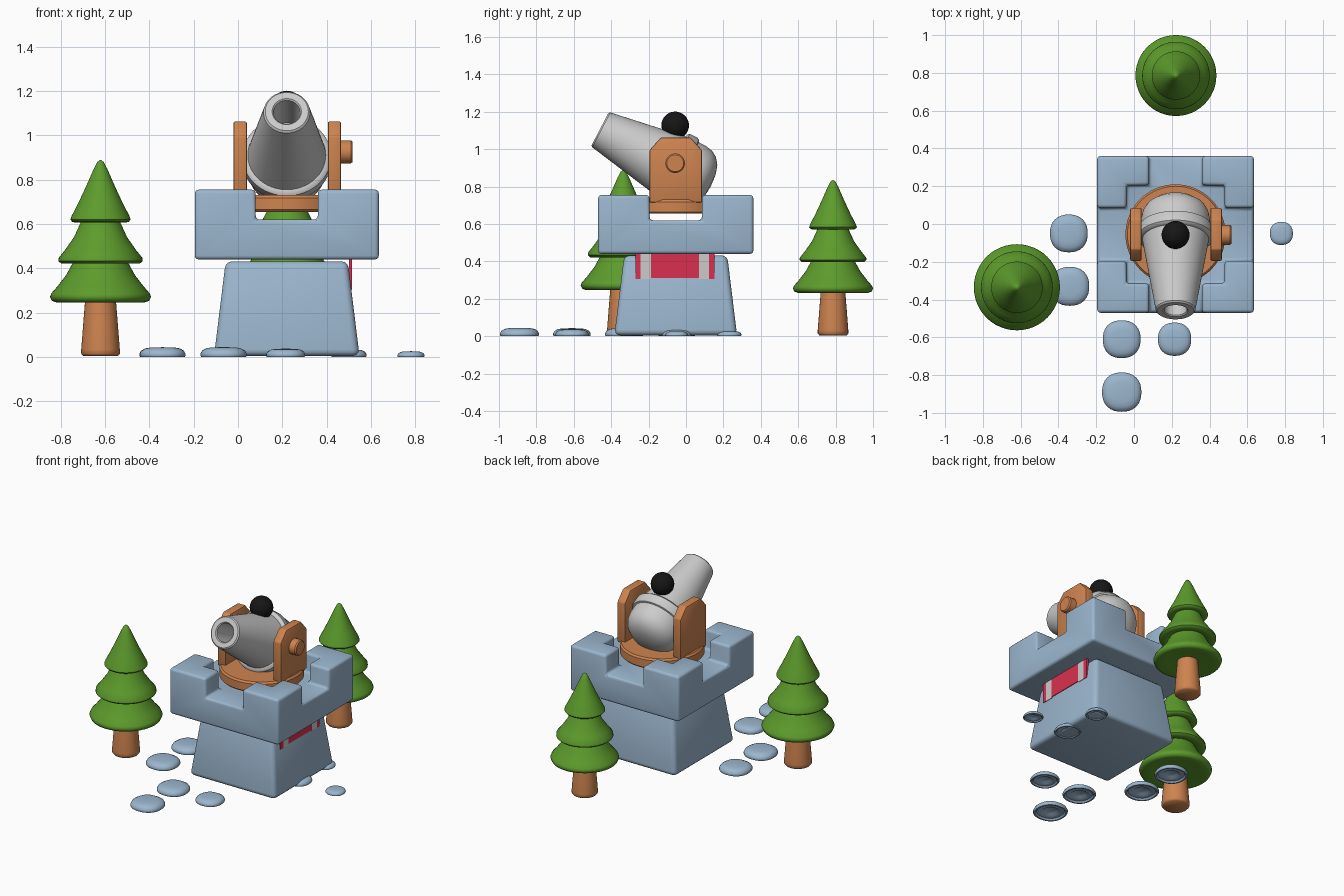
import bpy, bmesh, math
from mathutils import Matrix, Vector

if "Cube" in bpy.data.objects:
    bpy.data.objects.remove(bpy.data.objects["Cube"])

CX, CY = 0.22, -0.055   # tower centre


def mat(name, col):
    m = bpy.data.materials.new(name)
    m.diffuse_color = (*col, 1)
    m.use_nodes = True
    m.node_tree.nodes["Principled BSDF"].inputs["Base Color"].default_value = m.diffuse_color
    return m


STONE = mat("stone_blue", (0.33, 0.47, 0.62))
WOOD = mat("wood_orange", (0.62, 0.23, 0.08))
LEAF = mat("leaf_green", (0.11, 0.33, 0.025))
RED = mat("banner_red", (0.70, 0.03, 0.08))
BLACK = mat("iron_black", (0.008, 0.008, 0.008))


def finish(bm, name, material=None, bevel=0, segs=3, angle=35):
    bmesh.ops.recalc_face_normals(bm, faces=bm.faces)
    if bevel:
        edges = [e for e in bm.edges if e.is_manifold and e.calc_face_angle() > 0.5]
        bmesh.ops.bevel(bm, geom=edges, offset=bevel, segments=segs,
                        profile=0.5, affect='EDGES', clamp_overlap=True)
    me = bpy.data.meshes.new(name)
    bm.to_mesh(me)
    bm.free()
    ob = bpy.data.objects.new(name, me)
    bpy.context.collection.objects.link(ob)
    if material:
        me.materials.append(material)
    bpy.ops.object.select_all(action='DESELECT')
    ob.select_set(True)
    bpy.context.view_layer.objects.active = ob
    bpy.ops.object.shade_smooth_by_angle(angle=math.radians(angle))
    return ob


def lathe(name, profile, material=None, loc=(0, 0, 0), rot=None, n=48, power=2, angle=35):
    """Revolve (radius, height) points; power > 2 gives a squarish outline."""
    bm = bmesh.new()
    rings = []
    for r, z in profile:
        ring = []
        for i in range(n):
            a = 2 * math.pi * i / n
            c, s = math.cos(a), math.sin(a)
            k = r / (abs(c) ** power + abs(s) ** power) ** (1 / power)
            ring.append(bm.verts.new((k * c, k * s, z)))
        rings.append(ring)
    for a, b in zip(rings, rings[1:]):
        for i in range(n):
            j = (i + 1) % n
            bm.faces.new((a[i], a[j], b[j], b[i]))
    bmesh.ops.remove_doubles(bm, verts=bm.verts, dist=1e-5)
    m = Matrix.Translation(Vector(loc)) @ (rot or Matrix())
    bmesh.ops.transform(bm, matrix=m, verts=bm.verts)
    return finish(bm, name, material, angle=angle)


def box(name, lo, hi, material=None, bevel=0, taper=1):
    bm = bmesh.new()
    bmesh.ops.create_cube(bm, size=1)
    for v in bm.verts:
        k = taper if v.co.z > 0 else 1
        v.co = Vector(((lo[i] + hi[i]) / 2 + v.co[i] * (hi[i] - lo[i]) * (k if i < 2 else 1)
                       for i in range(3)))
    return finish(bm, name, material, bevel)


# Tapered tower base
box("tower_base", (CX - .328, CY - .328, 0.005), (CX + .328, CY + .328, .432), STONE, .03, .84)

# Battlement: grid of cells, with L-shaped raised corners
grid = [-.415, -.26, -.14, .14, .26, .415]
levels = [.44, .62, .755]
cells = {(i, j, 0) for i in range(5) for j in range(5)}
cells |= {(i, j, 1) for i in range(5) for j in range(5)
          if (i in (0, 4) or j in (0, 4)) and i != 2 and j != 2}
bm = bmesh.new()
vmap = {}


def grid_vert(key):
    if key not in vmap:
        vmap[key] = bm.verts.new((CX + grid[key[0]], CY + grid[key[1]], levels[key[2]]))
    return vmap[key]


for c in cells:
    for ax in range(3):
        for side in (0, 1):
            nb = list(c)
            nb[ax] += 2 * side - 1
            if tuple(nb) in cells:
                continue
            quad = []
            for du, dv in ((0, 0), (1, 0), (1, 1), (0, 1)):
                k = list(c)
                k[ax] += side
                k[(ax + 1) % 3] += du
                k[(ax + 2) % 3] += dv
                quad.append(grid_vert(tuple(k)))
            bm.faces.new(quad)
bmesh.ops.recalc_face_normals(bm, faces=bm.faces)
bmesh.ops.dissolve_limit(bm, angle_limit=.02, verts=bm.verts, edges=bm.edges)
finish(bm, "battlement", STONE, .018)

# Banner hanging on the right wall: red panel, grey stripes, red edges
for name, y0, y1, z0, m in (("banner_panel", -.186, .07, .312, RED),
                            ("banner_stripe_front", -.242, -.186, .305, None),
                            ("banner_stripe_back", .07, .124, .305, None),
                            ("banner_edge_front", -.27, -.242, .305, RED),
                            ("banner_edge_back", .124, .152, .305, RED)):
    box(name, (.50, y0, z0), (.515, y1, .445), m)

# Turntable
lathe("turntable", [(0, .655), (.255, .655), (.265, .665), (.265, .718), (.255, .73), (0, .73)],
      WOOD, (CX, CY, 0), n=64)

# Side brackets with chamfered tops
side = [(-.14, .715), (.14, .715), (.14, .995), (.08, 1.062), (-.08, 1.062), (-.14, .995)]
for name, x0, x1 in (("left_bracket", -.02, .04), ("right_bracket", .405, .465)):
    bm = bmesh.new()
    a, b = [[bm.verts.new((x, CY + y, z)) for y, z in side] for x in (x0, x1)]
    bm.faces.new(a)
    bm.faces.new(b)
    for i in range(6):
        j = (i + 1) % 6
        bm.faces.new((a[i], a[j], b[j], b[i]))
    finish(bm, name, WOOD, .007, 2)

# Pivot pin on the right bracket
lathe("pivot_pin", [(0, 0), (.052, 0), (.052, .062), (.045, .07), (0, .07)], WOOD,
      (.447, CY - .003, .925), Matrix.Rotation(math.pi / 2, 4, 'Y'), n=32)

# Cannon barrel: bore, taper, ring and rounded breech
lathe("cannon_barrel",
      [(0, -.22), (.057, -.22), (.06, -.006), (.066, 0), (.097, 0), (.105, -.008),
       (.176, -.425), (.19, -.428), (.2, -.438), (.2, -.485), (.193, -.497), (.182, -.5),
       (.182, -.545), (.174, -.585), (.155, -.618), (.12, -.645), (.07, -.661), (0, -.667)],
      None, (CX, -.46, 1.107), Matrix.Rotation(math.radians(62.5), 4, 'X'), n=64)

# Cannonball resting on the barrel
bm = bmesh.new()
bmesh.ops.create_uvsphere(bm, u_segments=32, v_segments=16, radius=.074,
                          matrix=Matrix.Translation((CX, CY - .003, 1.127)))
finish(bm, "cannonball", BLACK)

# Trees: tapering trunk and three flared tiers
tiers = [(0, .262), (.15, .256), (.2, .247), (.22, .254), (.228, .272), (.222, .287), (.195, .318),
         (.155, .37), (.122, .43), (.15, .421), (.178, .422), (.19, .433), (.189, .447),
         (.16, .483), (.12, .54), (.088, .61), (.105, .606), (.127, .609), (.136, .62),
         (.13, .637), (.1, .695), (.065, .77), (.03, .85), (.014, .88), (0, .89)]
trunk = [(0, .005), (.078, .005), (.087, .015), (.087, .035), (.078, .15), (.068, .275), (0, .275)]
for name, x, y, s in (("left_tree", -.62, -.335, 1), ("back_tree", .222, .786, .94)):
    for part, prof, m in (("foliage", tiers, LEAF), ("trunk", trunk, WOOD)):
        lathe(f"{name}_{part}", [(r * s, z * s) for r, z in prof], m, (x, y, 0), angle=50)

# Flat domed stepping stones, hollow underneath
for i, (x, y, r) in enumerate([(-.345, -.05, .1), (-.34, -.33, .103), (-.065, -.61, .1),
                               (.215, -.61, .088), (-.065, -.89, .104), (.78, -.05, .061),
                               (.5, -.05, .08), (.5, .23, .066)]):
    shape = [(0, .2), (.4, .2), (.5, .1), (.8, .1), (.88, 0), (.97, 0), (1, .06), (1, .15),
             (.93, .28), (.75, .38), (.5, .42), (0, .43)]
    lathe(f"stepping_stone_{i + 1}", [(a * r, b * r) for a, b in shape], STONE, (x, y, 0),
          n=32, power=2.3, angle=50)
